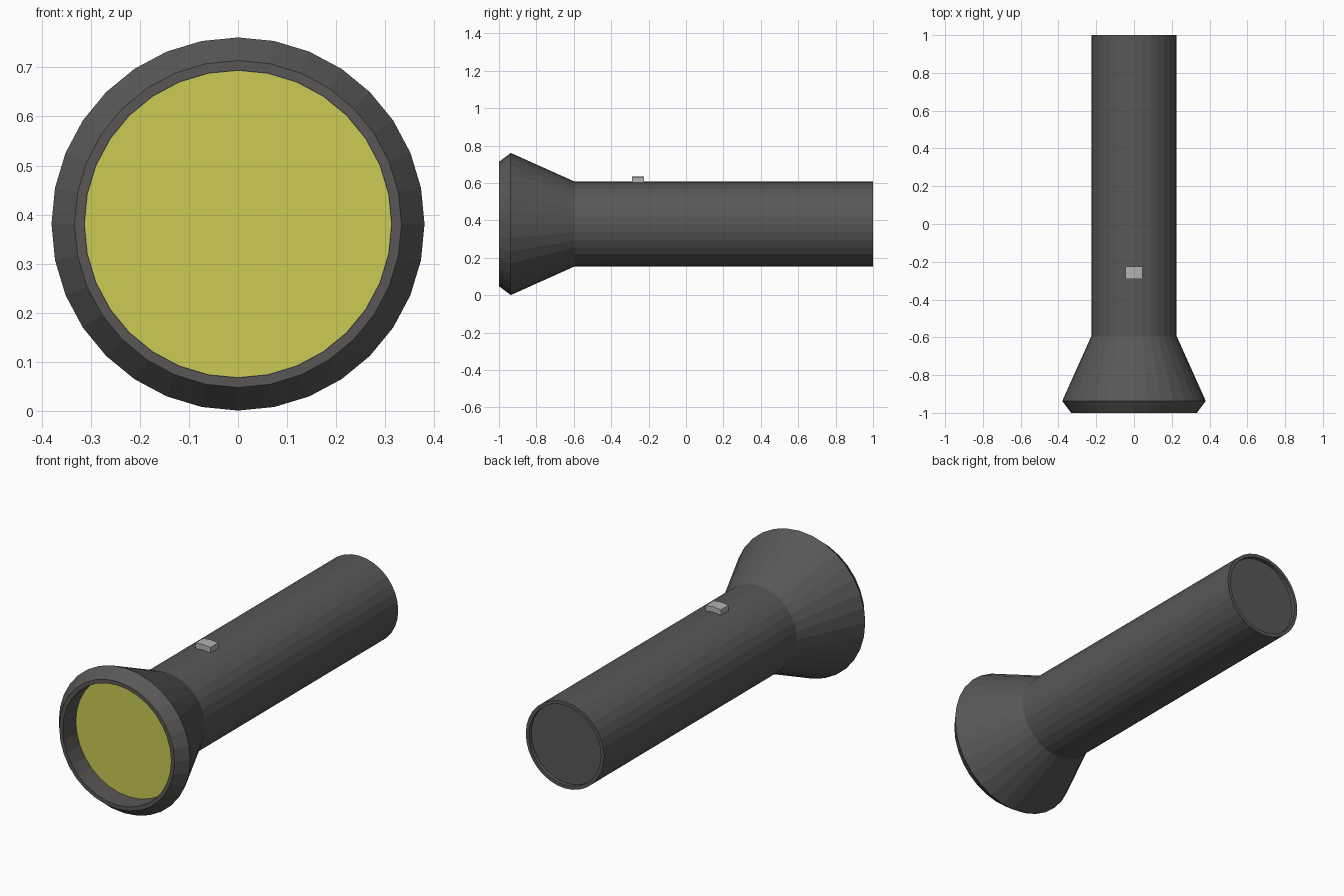
import bpy, bmesh
from math import sin, cos, tau

if "Cube" in bpy.data.objects:
    bpy.data.objects.remove(bpy.data.objects["Cube"])

SIDES = 32
AXIS_Z = 0.381


def ring_point(radius, y, i):
    a = tau * i / SIDES
    return (radius * sin(a), y, AXIS_Z + radius * cos(a))


def material(name, rgb):
    m = bpy.data.materials.new(name)
    m.diffuse_color = (*rgb, 1)
    m.use_nodes = True
    m.node_tree.nodes["Principled BSDF"].inputs["Base Color"].default_value = m.diffuse_color
    return m


def finish(name, bm, mat):
    bmesh.ops.recalc_face_normals(bm, faces=bm.faces)
    mesh = bpy.data.meshes.new(name)
    bm.to_mesh(mesh)
    bm.free()
    mesh.materials.append(mat)
    obj = bpy.data.objects.new(name, mesh)
    bpy.context.collection.objects.link(obj)
    return obj


def lathe(name, profile, mat):
    """Spin (radius, y) points about the long axis and cap both ends."""
    bm = bmesh.new()
    rings = [[bm.verts.new(ring_point(r, y, i)) for i in range(SIDES)]
             for r, y in profile]
    for a, b in zip(rings, rings[1:]):
        for i in range(SIDES):
            j = (i + 1) % SIDES
            bm.faces.new((a[i], a[j], b[j], b[i]))
    bm.faces.new(rings[0])
    bm.faces.new(rings[-1])
    return finish(name, bm, mat)


dark = material("dark_grey", (0.1, 0.097, 0.094))
light = material("light_grey", (0.45, 0.45, 0.45))
yellow = material("yellow", (0.6, 0.6, 0.09))

# Casing: recessed lens seat, rim, flared head, tube, recessed end cap
lathe("casing", [
    (0.313, -0.89), (0.313, -1.0), (0.333, -1.0), (0.38, -0.937),
    (0.226, -0.594), (0.226, 1.0), (0.208, 1.0), (0.208, 0.98)], dark)

# Lens: thin disc in the head
lathe("lens", [(0.312, -0.893), (0.312, -0.888)], yellow)

# Switch: raised patch following two facets of the tube
bm = bmesh.new()
sections = []
for y in (-0.29, -0.225):
    low = [bm.verts.new(ring_point(0.224, y, i)) for i in (-1, 0, 1)]
    high = [bm.verts.new((v.co.x, y, v.co.z + 0.031)) for v in reversed(low)]
    sections.append(low + high)
front, back = sections
bm.faces.new(front)
bm.faces.new(back)
for i in range(6):
    j = (i + 1) % 6
    bm.faces.new((front[i], front[j], back[j], back[i]))
finish("switch", bm, light)
